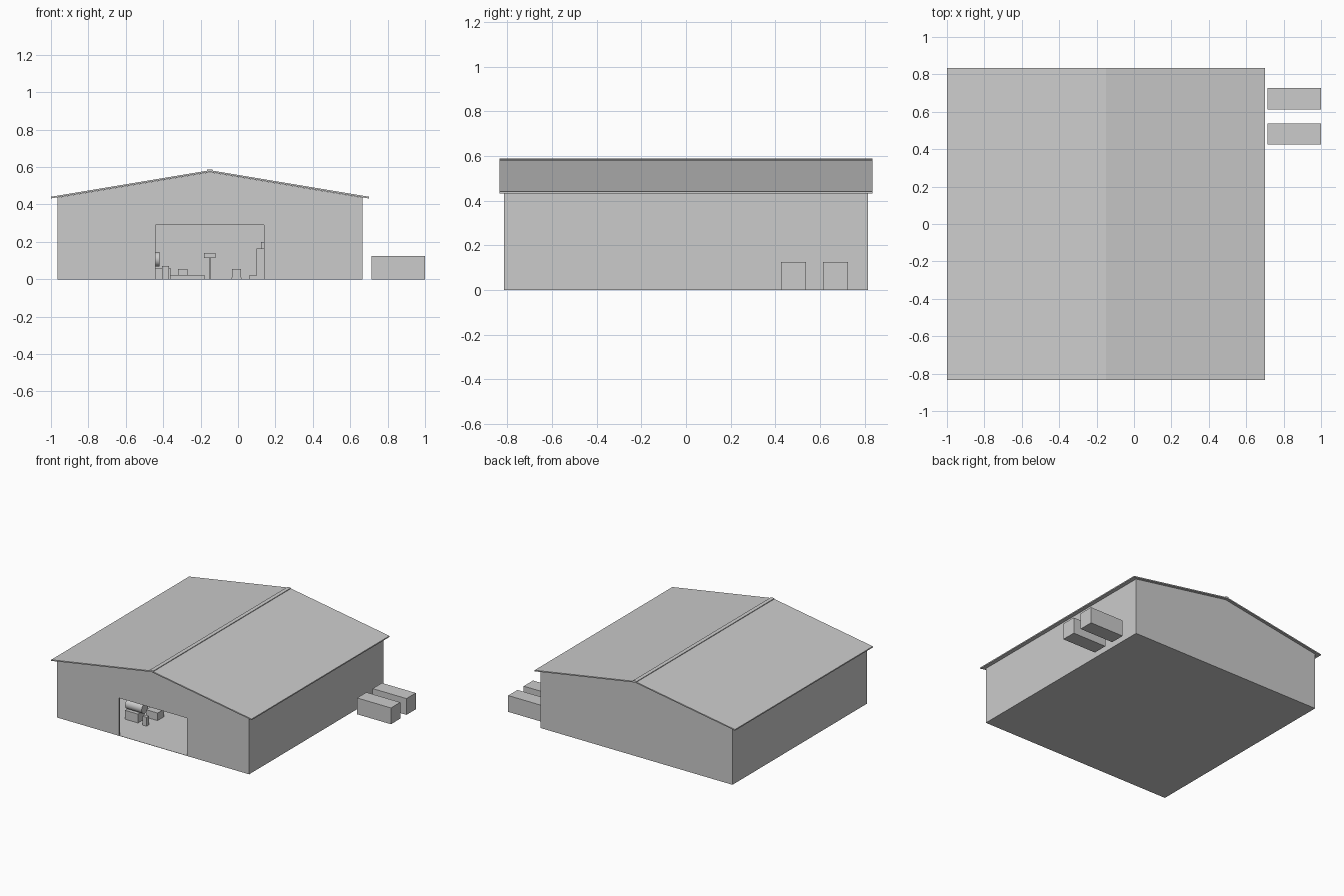
import bpy, bmesh, math
from mathutils import Matrix, Vector

old = bpy.data.objects.get("Cube")
if old:
    bpy.data.objects.remove(old, do_unlink=True)

grey = bpy.data.materials.new("plain grey")
grey.use_nodes = True
grey.diffuse_color = (0.6, 0.6, 0.6, 1)
grey.node_tree.nodes["Principled BSDF"].inputs["Base Color"].default_value = (0.6, 0.6, 0.6, 1)


def finish(name, bm):
    bmesh.ops.recalc_face_normals(bm, faces=bm.faces)
    mesh = bpy.data.meshes.new(name)
    bm.to_mesh(mesh)
    bm.free()
    mesh.materials.append(grey)
    obj = bpy.data.objects.new(name, mesh)
    bpy.context.collection.objects.link(obj)
    return obj


def prism(name, profile, y0, y1):
    """Extrude an x-z outline from y0 to y1."""
    bm = bmesh.new()
    face = bm.faces.new([bm.verts.new((x, y0, z)) for x, z in profile])
    ext = bmesh.ops.extrude_face_region(bm, geom=[face])
    moved = [v for v in ext["geom"] if isinstance(v, bmesh.types.BMVert)]
    bmesh.ops.translate(bm, verts=moved, vec=(0, y1 - y0, 0))
    return finish(name, bm)


def box(name, x0, x1, y0, y1, z0, z1):
    return prism(name, [(x0, z0), (x1, z0), (x1, z1), (x0, z1)], y0, y1)


def cylinder(name, center, radius, length, axis):
    bm = bmesh.new()
    turn = Vector((0, 0, 1)).rotation_difference(Vector(axis)).to_matrix().to_4x4()
    bmesh.ops.create_cone(bm, cap_ends=True, segments=24, radius1=radius, radius2=radius,
                          depth=length, matrix=Matrix.Translation(center) @ turn)
    obj = finish(name, bm)
    for p in obj.data.polygons:
        p.use_smooth = len(p.vertices) == 4
    return obj


# Main dimensions
LEFT, RIGHT, RIDGE = -0.965, 0.665, -0.15
DEPTH, WALL = 0.815, 0.015
EAVE, PEAK, SLOPE = 0.437, 0.573, 0.167
DOOR_A, DOOR_B, DOOR_TOP = -0.44, 0.14, 0.29

# Floor and walls
box("floor", LEFT, RIGHT, -DEPTH, DEPTH, 0, 0.002)
gable_top = [(RIGHT, EAVE), (RIDGE, PEAK), (LEFT, EAVE)]
prism("back_wall", [(LEFT, 0), (RIGHT, 0)] + gable_top, DEPTH - WALL, DEPTH)
prism("front_wall", [(LEFT, 0), (DOOR_A, 0), (DOOR_A, DOOR_TOP), (DOOR_B, DOOR_TOP),
                     (DOOR_B, 0), (RIGHT, 0)] + gable_top, -DEPTH, -DEPTH + WALL)
for name, x in (("right_wall", LEFT), ("left_wall", RIGHT - WALL)):
    box(name, x, x + WALL, -DEPTH + WALL, DEPTH - WALL, 0, EAVE)

# Pitched roof and its ridge cap
def roof_strip(name, half, top, thick, y):
    drop = half * SLOPE
    prism(name, [(RIDGE - half, top - drop), (RIDGE, top), (RIDGE + half, top - drop),
                 (RIDGE + half, top - drop - thick), (RIDGE, top - thick),
                 (RIDGE - half, top - drop - thick)], -y, y)

roof_strip("roof", 0.85, 0.583, 0.009, 0.835)
roof_strip("ridge_cap", 0.015, 0.588, 0.006, 0.835)

# Storage containers outside
for i, y in enumerate((0.425, 0.613)):
    box(f"container_{i + 1}", 0.713, 1.0, y, y + 0.113, 0, 0.125)

# Drum machine just inside the doorway
box("drum_base", -0.56, -0.45, -0.57, -0.49, 0, 0.07)
cylinder("drum", (-0.49, -0.53, 0.107), 0.038, 0.14, (1, 0, 0))
box("small_cabinet", -0.405, -0.37, -0.58, -0.55, 0, 0.07)
box("work_bench", -0.46, -0.36, -0.46, -0.38, 0, 0.06)

# Equipment deeper in the hall
box("low_platform", -0.36, -0.18, 0.1, 0.4, 0, 0.022)
box("platform_unit", -0.32, -0.27, 0.2, 0.3, 0.022, 0.055)
box("post", -0.155, -0.148, 0.3, 0.307, 0, 0.115)
box("post_head", -0.183, -0.12, 0.28, 0.33, 0.115, 0.14)
box("pedestal_base", -0.035, 0.02, 0.1, 0.16, 0, 0.01)
box("pedestal", -0.032, 0.017, 0.105, 0.155, 0.01, 0.055)
box("low_step", 0.06, 0.1, 0.1, 0.2, 0, 0.02)
box("tall_cabinet", 0.1, 0.22, 0.1, 0.3, 0, 0.165)
box("cabinet_top", 0.122, 0.2, 0.15, 0.25, 0.165, 0.2)
